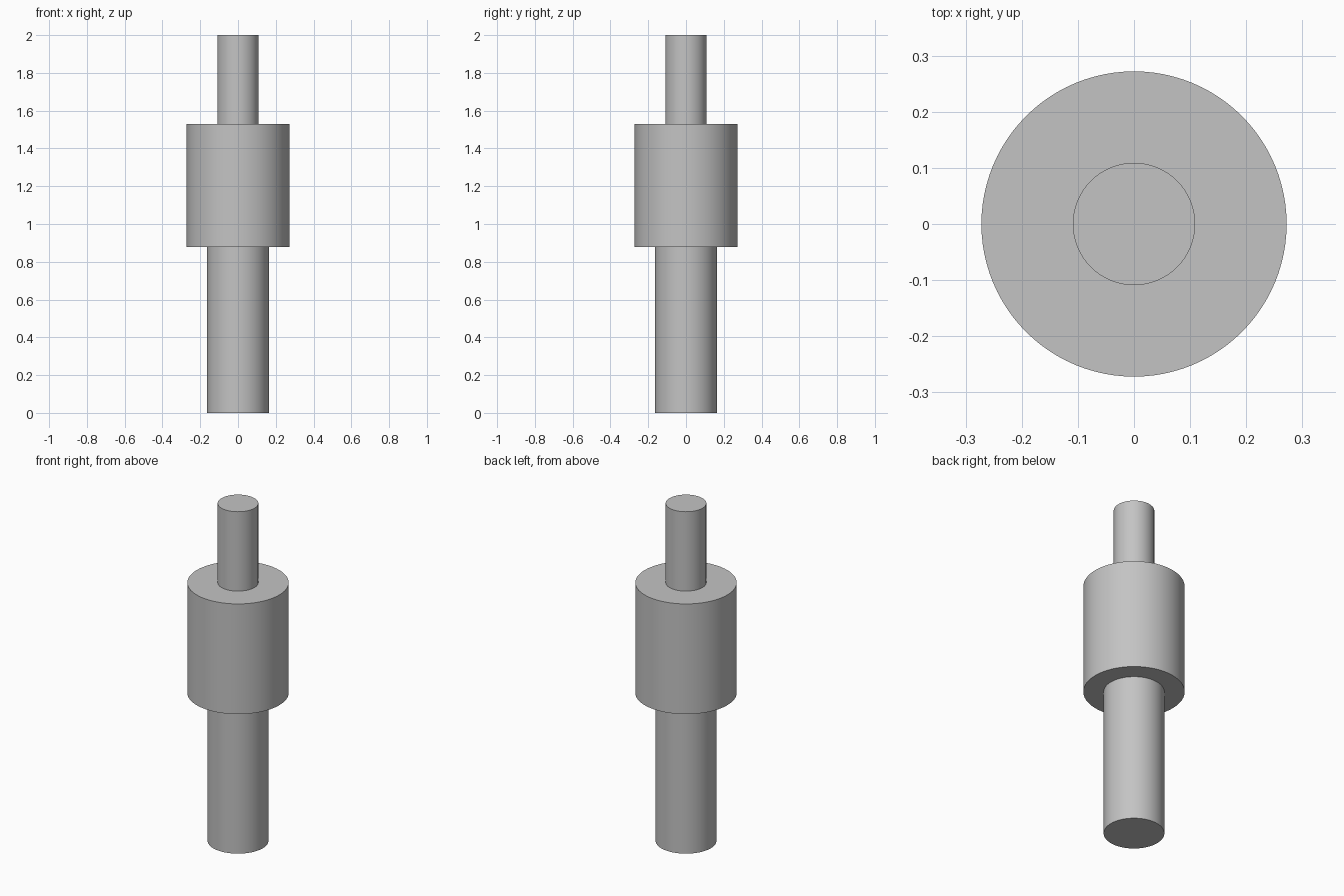
import bpy
import bmesh
import math

cube = bpy.data.objects.get("Cube")
if cube:
    bpy.data.objects.remove(cube, do_unlink=True)

# Plain grey material
grey = bpy.data.materials.new("grey")
grey.use_nodes = True
colour = (0.55, 0.55, 0.55, 1)
grey.diffuse_color = colour
grey.node_tree.nodes["Principled BSDF"].inputs["Base Color"].default_value = colour

SHAFT_R, COLLAR_R, PIN_R = 0.163, 0.272, 0.109
COLLAR_Z, PIN_Z, TOP_Z = 0.877, 1.53, 2.0

# Half profile from the bottom centre to the top centre
profile = [
    (0, 0), (SHAFT_R, 0), (SHAFT_R, COLLAR_Z),
    (COLLAR_R, COLLAR_Z), (COLLAR_R, PIN_Z),
    (PIN_R, PIN_Z), (PIN_R, TOP_Z), (0, TOP_Z),
]

# Stepped shaft, collar and pin turned as one solid
bm = bmesh.new()
verts = [bm.verts.new((r, 0, z)) for r, z in profile]
edges = [bm.edges.new(pair) for pair in zip(verts, verts[1:])]
bmesh.ops.spin(bm, geom=verts + edges, cent=(0, 0, 0), axis=(0, 0, 1),
               angle=math.tau, steps=96, use_merge=True)
bmesh.ops.remove_doubles(bm, verts=bm.verts, dist=0.0001)
bmesh.ops.recalc_face_normals(bm, faces=bm.faces)
mesh = bpy.data.meshes.new("stepped_shaft")
bm.to_mesh(mesh)
bm.free()
mesh.materials.append(grey)

shaft = bpy.data.objects.new("stepped_shaft", mesh)
bpy.context.collection.objects.link(shaft)
bpy.ops.object.select_all(action="DESELECT")
bpy.context.view_layer.objects.active = shaft
shaft.select_set(True)
bpy.ops.object.shade_smooth_by_angle(angle=math.radians(30))
